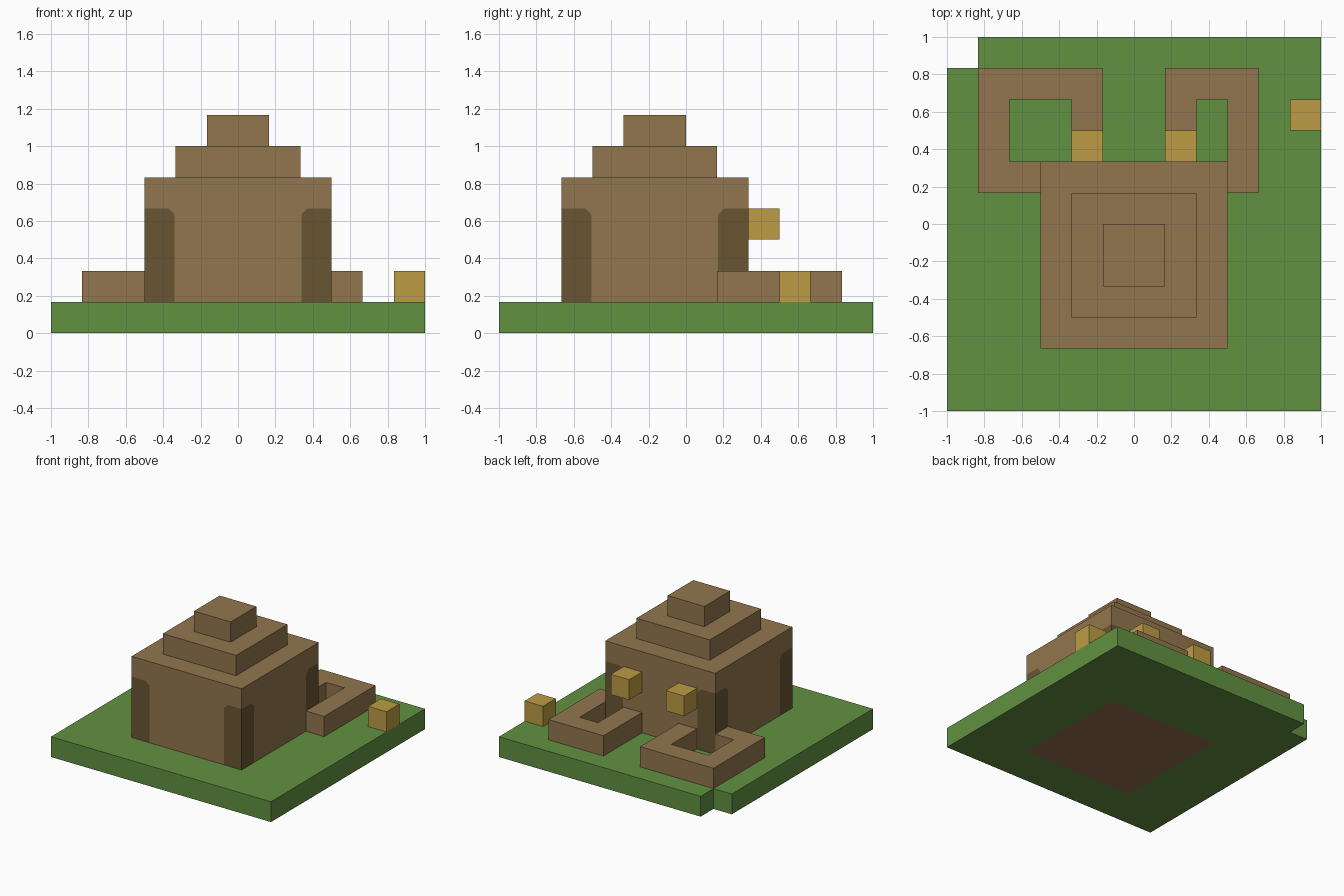
import bpy, bmesh
from mathutils import Vector

if "Cube" in bpy.data.objects:
    bpy.data.objects.remove(bpy.data.objects["Cube"], do_unlink=True)

U = 1 / 6  # one block


def material(name, rgb):
    lin = [((c / 255 + 0.055) / 1.055) ** 2.4 for c in rgb] + [1]
    mat = bpy.data.materials.new(name)
    mat.use_nodes = True
    mat.diffuse_color = lin
    mat.node_tree.nodes["Principled BSDF"].inputs["Base Color"].default_value = lin
    return mat


grass = material("grass green", (98, 145, 65))
wood = material("wood brown", (146, 118, 78))
dark = material("dark timber", (105, 86, 52))
floor = material("floor brown", (148, 110, 78))
glow = material("lantern yellow", (188, 156, 68))


def prism(name, outline, z0, z1, mats, paint=None):
    """Extrude a block-unit outline between two heights."""
    bm = bmesh.new()
    face = bm.faces.new([bm.verts.new((x * U, y * U, z0 * U)) for x, y in outline])
    top = bmesh.ops.extrude_face_region(bm, geom=[face])["geom"]
    for v in top:
        if isinstance(v, bmesh.types.BMVert):
            v.co.z = z1 * U
    bmesh.ops.recalc_face_normals(bm, faces=bm.faces)
    if paint:
        paint(bm)
    mesh = bpy.data.meshes.new(name)
    bm.to_mesh(mesh)
    bm.free()
    for m in mats:
        mesh.materials.append(m)
    obj = bpy.data.objects.new(name, mesh)
    bpy.context.collection.objects.link(obj)
    return obj


def rect(x0, x1, y0, y1):
    return [(x0, y0), (x1, y0), (x1, y1), (x0, y1)]


def cut(bm, point, normal, keep):
    """Slice only the faces that pass the keep test."""
    bm.normal_update()
    faces = [f for f in bm.faces if keep(f)]
    geom = set(faces)
    for f in faces:
        geom.update(f.edges)
        geom.update(f.verts)
    bmesh.ops.bisect_plane(bm, geom=list(geom), dist=1e-5,
                           plane_co=Vector(point) * U, plane_no=normal)


# Ground slab with a missing corner, and the house floor set into its underside
def paint_ground(bm):
    under = lambda f: f.normal.z < -0.9
    for x in (-3, 3):
        cut(bm, (x, 0, 0), (1, 0, 0), under)
    for y in (-4, 2):
        cut(bm, (0, y, 0), (0, 1, 0), under)
    bm.normal_update()
    for f in bm.faces:
        c = f.calc_center_median() / U
        f.material_index = int(under(f) and abs(c.x) < 3 and -4 < c.y < 2)


prism("ground", [(-6, -6), (6, -6), (6, 6), (-5, 6), (-5, 5), (-6, 5)],
      0, 1, [grass, floor], paint_ground)


# House walls with dark corner posts that have a clipped inner top corner
MID = Vector((0, -1, 0))
INNER, POST_TOP, CLIP = 2.03, 4, 0.2


def paint_house(bm):
    for axis in (0, 1):
        across = Vector((1 - axis, axis, 0))
        wall = lambda f: abs(f.normal[1 - axis]) > 0.9
        cut(bm, (0, 0, POST_TOP), (0, 0, 1), wall)
        for side in (-1, 1):
            cut(bm, MID + across * side * INNER, across, wall)
            corner = MID + across * side * (INNER + CLIP) + Vector((0, 0, POST_TOP))
            post = lambda f: (wall(f) and f.calc_center_median().z < POST_TOP * U
                              and side * (f.calc_center_median() / U - MID).dot(across) > INNER)
            cut(bm, corner, Vector((0, 0, 1)) - across * side, post)
    bm.normal_update()
    for f in bm.faces:
        c = f.calc_center_median() / U - MID
        reach = abs(c.x) if abs(f.normal.y) > 0.9 else abs(c.y)
        clipped = c.z - reach > POST_TOP - INNER - CLIP
        f.material_index = int(abs(f.normal.z) < 0.1 and reach > INNER
                               and c.z < POST_TOP and not clipped)


prism("house_walls", rect(-3, 3, -4, 2), 1, 5, [wood, dark], paint_house)

# Stepped roof
for name, half, z in (("lower_roof_step", 2, 5), ("upper_roof_step", 1, 6)):
    prism(name, rect(-half, half, -1 - half, -1 + half), z, z + 1, [wood])

# Low garden walls behind the house
prism("right_garden_wall", [(-3, 1), (-3, 2), (-4, 2), (-4, 4), (-2, 4), (-2, 2),
                            (-1, 2), (-1, 5), (-5, 5), (-5, 1)], 1, 2, [wood])
prism("left_garden_wall", [(3, 1), (4, 1), (4, 5), (1, 5), (1, 2), (2, 2),
                           (2, 4), (3, 4)], 1, 2, [wood])

# Lantern blocks
for name, x, y, z in (("right_lantern", -2, 2, 3), ("left_lantern", 1, 2, 3),
                      ("ground_lantern", 5, 3, 1)):
    prism(name, rect(x, x + 1, y, y + 1), z, z + 1, [glow])
